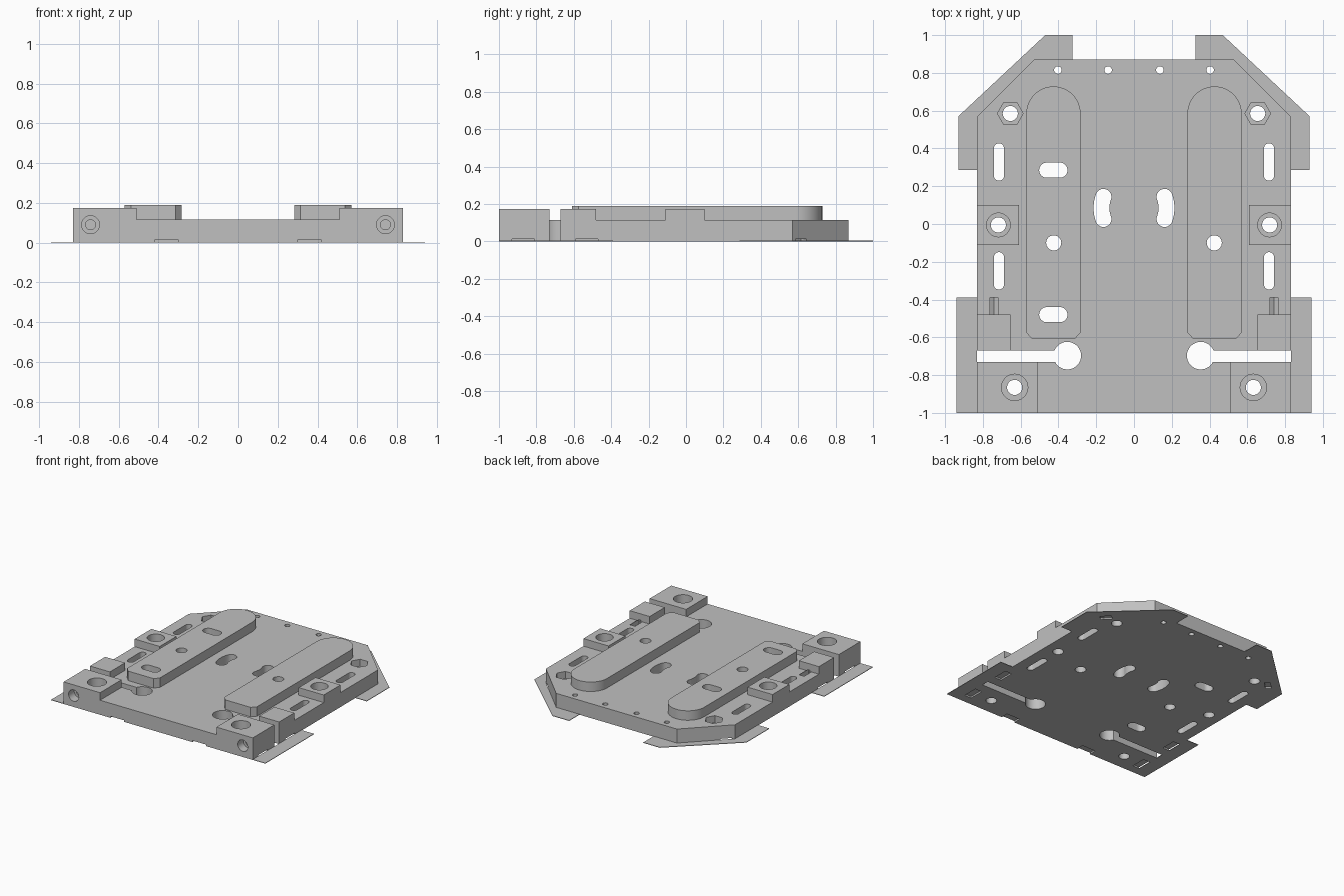
import bpy, bmesh
from math import pi, sin, cos, radians
from mathutils import Vector

cube = bpy.data.objects.get("Cube")
if cube:
    bpy.data.objects.remove(cube, do_unlink=True)

grey = bpy.data.materials.new("plain_grey")
grey.use_nodes = True
grey.diffuse_color = (0.53, 0.53, 0.53, 1)
grey.node_tree.nodes["Principled BSDF"].inputs["Base Color"].default_value = grey.diffuse_color

PLATE, BLOCK, RAIL, BRIM = 0.115, 0.175, 0.19, 0.004
parts, cutters = [], []


def prism(name, pts, lo, hi, axis="z"):
    """Extrude an outline along z, or an x-z outline along y."""
    bm = bmesh.new()
    place = (lambda p, t: (p[0], p[1], t)) if axis == "z" else (lambda p, t: (p[0], t, p[1]))
    low = [bm.verts.new(place(p, lo)) for p in pts]
    high = [bm.verts.new(place(p, hi)) for p in pts]
    bm.faces.new(low)
    bm.faces.new(high)
    n = len(pts)
    for i in range(n):
        j = (i + 1) % n
        bm.faces.new((low[i], low[j], high[j], high[i]))
    bmesh.ops.recalc_face_normals(bm, faces=bm.faces)
    mesh = bpy.data.meshes.new(name)
    bm.to_mesh(mesh)
    bm.free()
    mesh.materials.append(grey)
    ob = bpy.data.objects.new(name, mesh)
    bpy.context.collection.objects.link(ob)
    return ob


def part(name, pts, lo, hi):
    parts.append(prism(name, pts, lo, hi))


def cut(name, pts, lo=-0.1, hi=0.3, axis="z"):
    ob = prism("cutter_" + name, pts, lo, hi, axis)
    ob.hide_render = True
    cutters.append(ob)


def rect(x0, x1, y0, y1):
    return [(x0, y0), (x1, y0), (x1, y1), (x0, y1)]


def arc(x, y, r, start, end, n=16):
    steps = [radians(start + (end - start) * i / n) for i in range(n + 1)]
    return [(x + r * cos(a), y + r * sin(a)) for a in steps]


def circle(x, y, r, n=32, turn=0):
    return arc(x, y, r, turn, turn + 360, n)[:-1]


def slot_x(x, y, half, r):
    return arc(x + half, y, r, -90, 90) + arc(x - half, y, r, 90, 270)


def slot_y(x, y, half, r):
    return arc(x, y + half, r, 0, 180) + arc(x, y - half, r, 180, 360)


def side_of(s, pts):
    return [(s * x, y) for x, y in pts]


# Main plate with clipped rear corners
half = [(0.83, -1), (0.83, 0.57), (0.53, 0.87)]
part("base_plate", half + side_of(-1, half)[::-1], 0, PLATE)

brims = []
for s, side in ((1, "left"), (-1, "right")):
    def m(pts):
        return side_of(s, pts)

    # Raised blocks and long rails
    part(side + "_front_corner_block", m(rect(0.51, 0.83, -1, -0.73)), PLATE, BLOCK)
    part(side + "_clamp_block", m(rect(0.655, 0.83, -0.67, -0.48)), PLATE, BLOCK)
    part(side + "_middle_block", m(rect(0.61, 0.83, -0.11, 0.10)), PLATE, BLOCK)
    rail = [(0.283, -0.575), (0.315, -0.61), (0.538, -0.61), (0.57, -0.575)]
    part(side + "_rail", m(rail + arc(0.4265, 0.585, 0.1435, 0, 180, 24)), PLATE, RAIL)

    # Thin brims along the outer corners
    brims.append(prism(side + "_front_brim", m(rect(0.83, 0.94, -1, -0.39)), 0, BRIM))
    rear = [(0.93, 0.57), (0.47, 1), (0.325, 1), (0.325, 0.87),
            (0.53, 0.87), (0.83, 0.57), (0.83, 0.285), (0.93, 0.285)]
    brims.append(prism(side + "_rear_brim", m(rear), 0, BRIM))

    # Upright bolt holes with counterbores and a hexagonal nut pocket
    for x, y, r in ((0.632, -0.865, 0.07), (0.718, -0.005, 0.063)):
        cut("bolt", m(circle(x, y, 0.04)))
        cut("counterbore", m(circle(x, y, r)), 0.085)
    cut("nut_bolt", m(circle(0.655, 0.585, 0.04)))
    cut("nut_pocket", m(circle(0.655, 0.585, 0.068, 6)), 0.06)

    # Small holes, side slots and the rail hole
    for x in (0.137, 0.403):
        cut("rear_pin", m(circle(x, 0.815, 0.02, 20)))
    for y in (0.328, -0.248):
        cut("side_slot", m(slot_y(0.715, y, 0.072, 0.027)))
    cut("rail_hole", m(circle(0.425, -0.1, 0.04)))

    # Curved slots around the middle
    c, r, w, a = 0.085, 0.172, 0.042, 20
    end = (r * cos(radians(a)), r * sin(radians(a)))
    kidney = (arc(0, c, r + w, -a, a) + arc(end[0], c + end[1], w, a, a + 180)[1:-1]
              + arc(0, c, r - w, a, -a) + arc(end[0], c - end[1], w, 180 - a, 360 - a)[1:-1])
    cut("curved_slot", m(kidney))

    # Clamp slit ending in a round relief
    cut("slit", m(rect(0.37, 0.9, -0.73, -0.67)))
    cut("relief", m(circle(0.353, -0.697, 0.073)))

    # Clamp screw running front to back, with its nut groove
    cut("screw", m(circle(0.742, 0.09, 0.025, 24)), -1.1, -0.4, "y")
    cut("screw_head", m(circle(0.742, 0.09, 0.045)), -1.1, -0.93, "y")
    cut("nut_groove", m(circle(0.742, 0.09, 0.0375, 6, 30)), -0.52, -0.39, "y")

    # Shallow notches under the edges
    cut("front_notch", m(rect(0.30, 0.42, -1.1, -0.94)), -0.1, 0.012)
    for y in (-0.87, -0.53):
        cut("side_notch", m(rect(0.77, 1, y - 0.06, y + 0.06)), -0.1, 0.012)
    cut("corner_notch", m(circle(0.785, 0.615, 0.06, 4)), -0.1, 0.012)

# Cross slots in the right rail only
for y in (0.285, -0.48):
    cut("cross_slot", slot_x(-0.427, y, 0.035, 0.04))


def bounds(ob):
    return [(min(v.co[i] for v in ob.data.vertices), max(v.co[i] for v in ob.data.vertices))
            for i in range(3)]


# Cut every part by the holes that reach it
boxes = {c: bounds(c) for c in cutters}
for ob in parts:
    box = bounds(ob)
    for c in cutters:
        if all(p[0] < q[1] and q[0] < p[1] for p, q in zip(box, boxes[c])):
            mod = ob.modifiers.new(c.name, "BOOLEAN")
            mod.operation, mod.solver, mod.object = "DIFFERENCE", "EXACT", c
graph = bpy.context.evaluated_depsgraph_get()
finished = {ob: bpy.data.meshes.new_from_object(ob.evaluated_get(graph)) for ob in parts}
for ob, mesh in finished.items():
    ob.modifiers.clear()
    ob.data = mesh
for c in cutters:
    bpy.data.objects.remove(c, do_unlink=True)

# Smooth the round walls and keep the edges sharp
bpy.ops.object.select_all(action="DESELECT")
for ob in parts + brims:
    ob.select_set(True)
bpy.context.view_layer.objects.active = parts[0]
bpy.ops.object.shade_smooth_by_angle(angle=radians(30))
